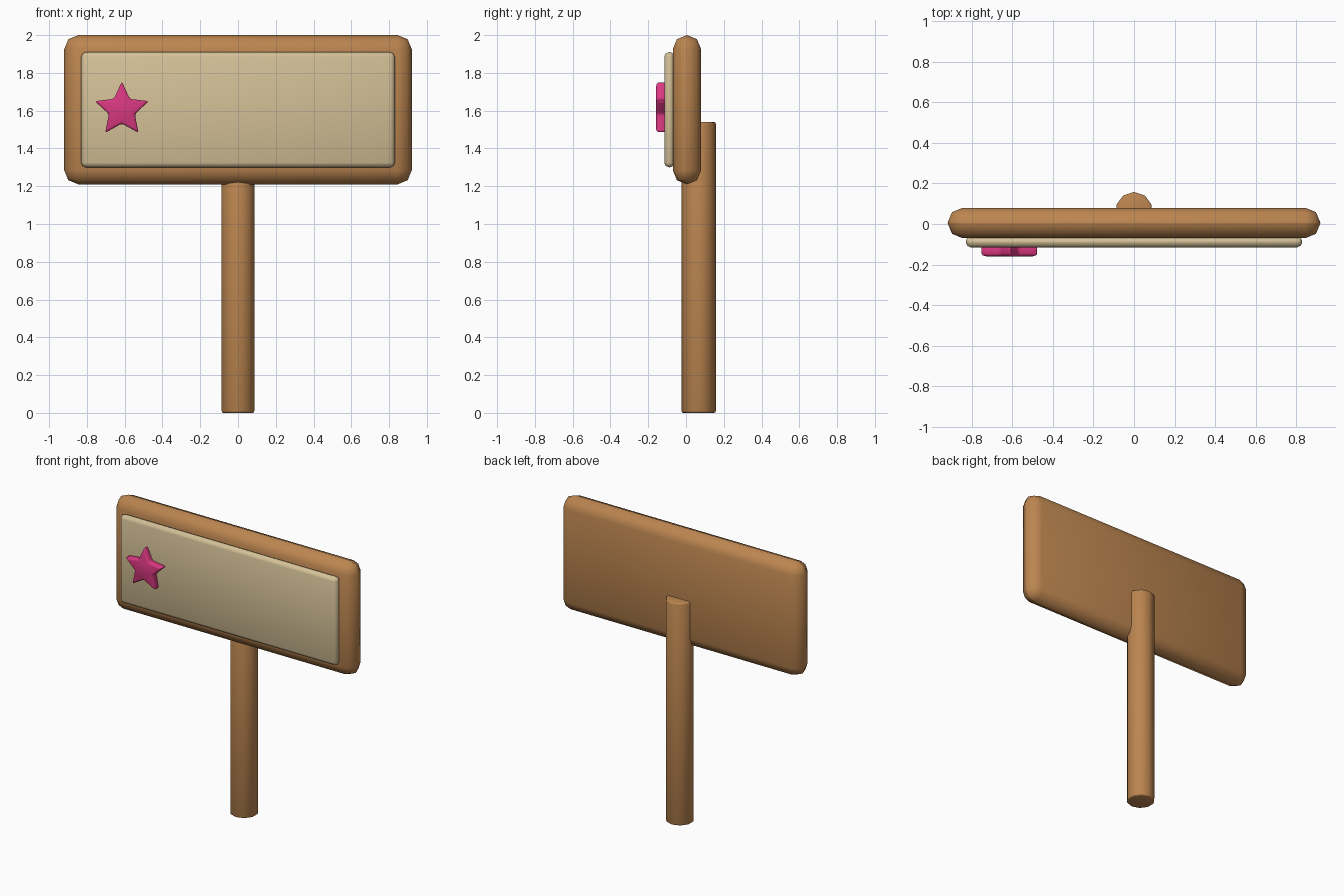
import bpy, bmesh, math

if "Cube" in bpy.data.objects:
    bpy.data.objects.remove(bpy.data.objects["Cube"])


def material(name, rgb):
    m = bpy.data.materials.new(name)
    m.diffuse_color = (*rgb, 1)
    m.use_nodes = True
    m.node_tree.nodes["Principled BSDF"].inputs["Base Color"].default_value = m.diffuse_color
    return m


wood = material("brown wood", (0.50, 0.235, 0.08))
cream = material("cream panel", (0.66, 0.53, 0.31))
pink = material("pink", (0.70, 0.04, 0.22))


def finish(name, bm, mat, width, segments):
    """Turn a bmesh into a rounded, smooth-shaded object."""
    bmesh.ops.recalc_face_normals(bm, faces=bm.faces)
    me = bpy.data.meshes.new(name)
    bm.to_mesh(me)
    bm.free()
    ob = bpy.data.objects.new(name, me)
    bpy.context.collection.objects.link(ob)
    me.materials.append(mat)
    bev = ob.modifiers.new("Rounding", 'BEVEL')
    bev.width, bev.segments = width, segments
    bev.limit_method, bev.angle_limit = 'ANGLE', math.radians(40)
    for p in me.polygons:
        p.use_smooth = True
    return ob


def prism(name, points, axis, a, b, mat, width, segments):
    """Extrude a 2D outline along 'y' (points are x, z) or 'z' (points are x, y)."""
    bm = bmesh.new()
    place = (lambda u, v, t: (u, t, v)) if axis == 'y' else (lambda u, v, t: (u, v, t))
    face = bm.faces.new([bm.verts.new(place(u, v, a)) for u, v in points])
    new = bmesh.ops.extrude_face_region(bm, geom=[face])["geom"]
    offset = (0, b - a, 0) if axis == 'y' else (0, 0, b - a)
    bmesh.ops.translate(bm, vec=offset, verts=[g for g in new if isinstance(g, bmesh.types.BMVert)])
    return finish(name, bm, mat, width, segments)


def rect(x, z0, z1):
    return [(-x, z0), (x, z0), (x, z1), (-x, z1)]


# Sign board and raised front panel
prism("sign_board", rect(0.92, 1.21, 2.0), 'y', -0.07, 0.08, wood, 0.0745, 2)
prism("front_panel", rect(0.83, 1.30, 1.91), 'y', -0.115, -0.06, cream, 0.025, 2)

# Ten-sided post behind the board
post = [(0.091 * math.sin(i * math.tau / 10), 0.067 + 0.091 * math.cos(i * math.tau / 10))
        for i in range(10)]
prism("post", post, 'z', 0.0, 1.54, wood, 0.01, 2)

# Star badge
star = []
for i in range(10):
    r, a = (0.072 if i % 2 else 0.15), i * math.pi / 5
    star.append((-0.615 + r * math.sin(a), 1.604 + r * math.cos(a)))
prism("star", star, 'y', -0.16, -0.10, pink, 0.013, 2)
